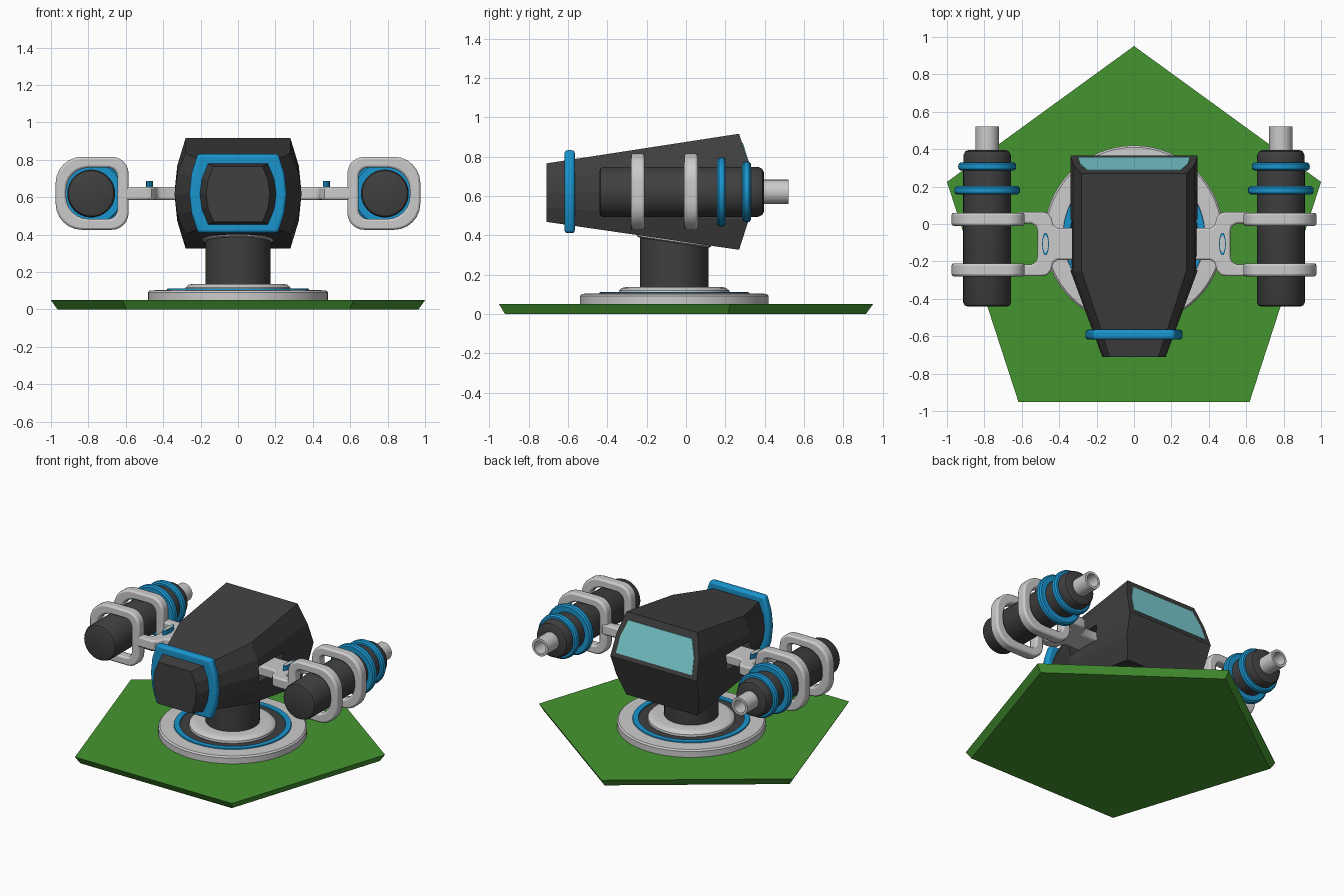
import bpy, bmesh, math
from mathutils import Matrix, Vector

if "Cube" in bpy.data.objects:
    bpy.data.objects.remove(bpy.data.objects["Cube"])


def mat(name, rgb):
    m = bpy.data.materials.new(name)
    m.diffuse_color = (*rgb, 1)
    m.use_nodes = True
    m.node_tree.nodes["Principled BSDF"].inputs["Base Color"].default_value = m.diffuse_color
    return m


DARK = mat("dark", (0.05, 0.05, 0.05))
BLUE = mat("blue", (0.01, 0.3, 0.62))
GREEN = mat("green", (0.06, 0.3, 0.03))
GLASS = mat("glass", (0.2, 0.62, 0.65))


def finish(name, bm, color=None, smooth=None, bevel=0, segments=2):
    bmesh.ops.remove_doubles(bm, verts=bm.verts, dist=1e-5)
    bmesh.ops.recalc_face_normals(bm, faces=bm.faces)
    me = bpy.data.meshes.new(name)
    bm.to_mesh(me)
    bm.free()
    ob = bpy.data.objects.new(name, me)
    bpy.context.collection.objects.link(ob)
    if color:
        me.materials.append(color)
    if bevel:
        b = ob.modifiers.new("bevel", 'BEVEL')
        b.width, b.segments, b.limit_method = bevel, segments, 'ANGLE'
        b.angle_limit = math.radians(40)
    if smooth:
        bpy.ops.object.select_all(action='DESELECT')
        ob.select_set(True)
        bpy.context.view_layer.objects.active = ob
        bpy.ops.object.shade_smooth_by_angle(angle=math.radians(smooth))
    return ob


def loft(name, loops, color=None, caps=True, closed=False, **kw):
    """Skin equal-length point loops; closed joins the last loop to the first."""
    bm = bmesh.new()
    rows = [[bm.verts.new(p) for p in lp] for lp in loops]
    pairs = list(zip(rows, rows[1:])) + ([(rows[-1], rows[0])] if closed else [])
    for a, b in pairs:
        for i in range(len(a)):
            j = (i + 1) % len(a)
            bm.faces.new((a[i], a[j], b[j], b[i]))
    if caps and not closed:
        bm.faces.new(rows[0])
        bm.faces.new(rows[-1])
    return finish(name, bm, color, **kw)


def lathe(name, profile, center, color=None, along_y=False, closed=False, n=40, **kw):
    """Revolve (radius, height) points about z, or about y."""
    loops = []
    for r, h in profile:
        ring = []
        for i in range(n):
            a = 2 * math.pi * i / n
            x, y = r * math.cos(a), r * math.sin(a)
            ring.append(Vector(center) + Vector((x, h, y) if along_y else (x, y, h)))
        loops.append(ring)
    return loft(name, loops, color, closed=closed, smooth=35, **kw)


# Ground plate: pentagon with undercut rim
def pentagon(r, z):
    return [(r * math.sin(i * math.tau / 5), -0.1 + r * math.cos(i * math.tau / 5), z)
            for i in range(5)]


loft("ground_plate", [pentagon(1.015, 0), pentagon(1.0515, 0.05)], GREEN)

# Round base, inlaid rings and column
C = (0, -0.06, 0)
lathe("base_disc", [(0.48, 0.045), (0.48, 0.092), (0.47, 0.102), (0.38, 0.105),
                    (0.37, 0.09), (0.2, 0.09), (0.2, 0.045)], C, closed=True, n=64)
lathe("base_blue_ring", [(0.382, 0.09), (0.378, 0.112), (0.342, 0.112), (0.338, 0.09)],
      C, BLUE, closed=True, n=64)
lathe("base_dark_ring", [(0.34, 0.09), (0.34, 0.104), (0.25, 0.104), (0.25, 0.09)],
      C, DARK, closed=True, n=64)
lathe("column_foot", [(0.285, 0.09), (0.28, 0.118), (0.265, 0.132), (0.24, 0.137),
                      (0.165, 0.137), (0.165, 0.09)], C, closed=True, n=64)
lathe("column", [(0.175, 0.1), (0.175, 0.43)], C, DARK, n=48)
collar = lathe("column_collar", [(0.18, -0.012), (0.19, -0.006), (0.19, 0.01)], (0, 0, 0))
collar.matrix_world = Matrix.Translation((0, -0.06, 0.374)) @ Matrix.Rotation(math.radians(-8.25), 4, 'X')


# Body: bulged side sections lofted from nose to tail
def section(y, w, m, zb, zt, ridge=0):
    right = []
    for t, f in ((0, 0), (0.25, 0.75), (0.5, 1), (0.75, 0.75), (1, 0)):
        right.append((w + (m - w) * f, y + ridge * (1 - abs(2 * t - 1)), zb + (zt - zb) * t))
    return right + [(-x, yy, z) for x, yy, z in reversed(right)]


def bottom(y):
    return 0.468 - 0.145 * (y + 0.71)


def top(y):
    return 0.765 + 0.154 * (y + 0.71)


def body_section(y, w, m, ridge=0):
    return section(y, w, m, bottom(y), top(y), ridge)


bm = bmesh.new()
rows = [[bm.verts.new(p) for p in s] for s in (
    body_section(-0.71, 0.13, 0.17), body_section(-0.25, 0.28, 0.34),
    body_section(0.27, 0.28, 0.34, 0.095))]
for a, b in zip(rows, rows[1:]):
    for i in range(10):
        j = (i + 1) % 10
        bm.faces.new((a[i], a[j], b[j], b[i]))
bm.faces.new(rows[0])
bm.faces.new(rows[2][2:8])
bm.faces.new(rows[2][:3] + rows[2][7:])
body = finish("body", bm, DARK)

# Slots in the body sides for the arms
for s, side in ((-1, "left"), (1, "right")):
    bm = bmesh.new()
    bmesh.ops.create_cube(bm, size=1, matrix=Matrix.Translation((s * 0.36, -0.11, 0.62))
                          @ Matrix.Diagonal((0.2, 0.27, 0.11, 1)))
    cutter = finish(side + "_slot_cutter", bm)
    cutter.hide_render = True
    cutter.hide_viewport = True
    cutter.display_type = 'WIRE'
    cut = body.modifiers.new("slot", 'BOOLEAN')
    cut.operation, cut.object, cut.solver = 'DIFFERENCE', cutter, 'EXACT'

# Nose band
loft("nose_band", [section(y, 0.215, 0.26, 0.41, 0.832) for y in (-0.618, -0.565)],
     BLUE, bevel=0.016, segments=3, smooth=30)

# Rear window on the upper tail facet
half = [(0.3, 0.65), (0.29, 0.76), (0.25, 0.87)]
outline = half + [(-x, z) for x, z in reversed(half)]
loft("rear_window", [[(x, 0.365 - 0.095 * (z - 0.62) / 0.297 + d, z) for x, z in outline]
                     for d in (-0.01, 0.004)], GLASS)


# Rounded square with its own corner radius on the inner and outer sides
def rounded(cx, h, r_in, r_out, s, y):
    pts = []
    for q, (sx, sz, r) in enumerate(((1, 1, r_out), (-1, 1, r_in), (-1, -1, r_in), (1, -1, r_out))):
        for k in range(7):
            a = math.radians(90 * q + 15 * k)
            pts.append((s * (cx + sx * (h - r) + r * math.cos(a)), y,
                        0.621 + sz * (h - r) + r * math.sin(a)))
    return pts


# Arms and cannons, one per side
CX, MY = 0.785, -0.107
for s, side in ((-1, "left"), (1, "right")):
    # Forked arm outline, mirrored about its own middle line
    h = [(0.27, 0.085), (0.41, 0.085), (0.432, 0.1), (0.442, 0.14), (0.462, 0.165), (0.49, 0.172),
         (0.62, 0.172), (0.62, 0.11), (0.55, 0.11), (0.522, 0.095), (0.515, 0.06)]
    fork = h + [(x, -y) for x, y in reversed(h)]
    loft(side + "_arm", [[(s * x, MY + y, z) for x, y in fork] for z in (0.585, 0.656)],
         bevel=0.01, smooth=35)

    # Oval pin on the arm: blue rim and grey centre
    for part, k, z, col in (("rim", 1, 0.686, BLUE), ("cap", 0.75, 0.688, None)):
        loft(side + "_pin_" + part, [[(s * 0.473 + 0.018 * k * math.cos(i * math.tau / 24),
              MY + 0.06 * k * math.sin(i * math.tau / 24), zz) for i in range(24)]
              for zz in (0.64, z)], col, smooth=35)

    # Two clamps around the cannon
    for y, place in ((0.025, "rear"), (-0.245, "front")):
        outer, inner, w = (CX - 0.005, 0.195, 0.09, 0.14), (CX - 0.003, 0.137, 0.05, 0.12), 0.035
        loft(side + "_" + place + "_clamp",
             [rounded(*outer, s, y - w), rounded(*outer, s, y + w),
              rounded(*inner, s, y + w), rounded(*inner, s, y - w)],
             closed=True, bevel=0.012, smooth=35)

    # Cannon barrel, blue rings and hollow muzzle
    c = (s * CX, 0, 0.62)
    lathe(side + "_cannon", [(0.108, -0.44), (0.121, -0.435), (0.128, -0.42), (0.128, 0.33),
                             (0.126, 0.37), (0.117, 0.388), (0.1, 0.396)], c, DARK, along_y=True)
    for y, r, place in ((0.18, 0.176, "large"), (0.308, 0.155, "small")):
        lathe(side + "_" + place + "_ring",
              [(r - 0.06, y - 0.022), (r - 0.012, y - 0.022), (r - 0.002, y - 0.013), (r, y),
               (r - 0.002, y + 0.013), (r - 0.012, y + 0.022), (r - 0.06, y + 0.022)],
              c, BLUE, along_y=True)
    lathe(side + "_muzzle", [(0.062, 0.38), (0.062, 0.52), (0.045, 0.52), (0.045, 0.38)],
          c, along_y=True, closed=True, n=32)
